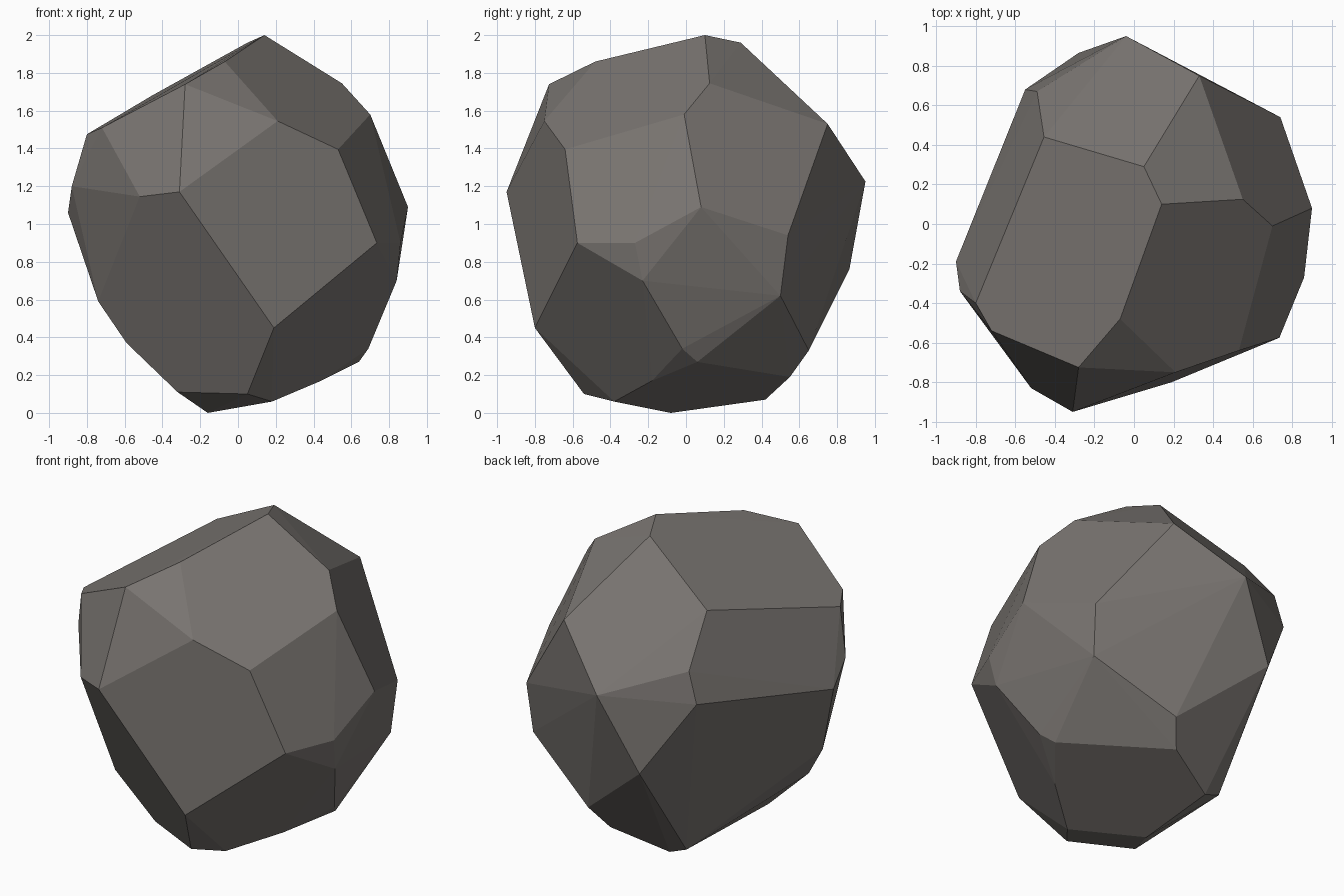
import bpy, bmesh, math

if "Cube" in bpy.data.objects:
    bpy.data.objects.remove(bpy.data.objects["Cube"])

# Corner points of the faceted boulder, grouped in rings from the base up
base_ring = [(-.16, -.08, 0), (.18, -.38, .06), (.05, -.54, .10), (-.32, -.37, .11),
             (-.18, .42, .07), (-.29, .41, .11), (.145, .55, .19), (.44, -.18, .17)]
lower_ring = [(.64, .06, .27), (.69, -.02, .34), (.23, .65, .33), (.19, -.80, .45),
              (-.59, -.385, .37), (-.74, -.31, .59), (.72, .50, .62), (.84, -.23, .70)]
middle_ring = [(-.28, .865, .76), (.86, -.27, .90), (.735, -.575, .90), (.74, .54, .94),
               (.90, .08, 1.09), (-.90, -.19, 1.06), (-.88, -.34, 1.20), (-.52, -.83, 1.145),
               (-.31, -.95, 1.17), (-.55, .68, 1.20), (-.04, .95, 1.225)]
upper_ring = [(-.49, .67, 1.39), (.53, -.64, 1.395), (-.80, -.40, 1.475), (-.72, -.54, 1.51),
              (.33, .75, 1.53), (.21, -.75, 1.545), (.70, -.01, 1.58), (-.455, .44, 1.68)]
crown_ring = [(-.28, -.725, 1.74), (.55, .125, 1.745), (-.07, -.48, 1.86),
              (.05, .29, 1.96), (.14, .10, 2.0)]

# Convex boulder: wrap the rings in a hull and merge nearly flat triangles
bm = bmesh.new()
for ring in (base_ring, lower_ring, middle_ring, upper_ring, crown_ring):
    for co in ring:
        bm.verts.new(co)
hull = bmesh.ops.convex_hull(bm, input=bm.verts[:])
loose = [v for v in bm.verts if not v.link_faces]
bmesh.ops.delete(bm, geom=loose, context='VERTS')
bmesh.ops.dissolve_limit(bm, angle_limit=math.radians(2),
                         verts=bm.verts[:], edges=bm.edges[:])
bmesh.ops.recalc_face_normals(bm, faces=bm.faces[:])

mesh = bpy.data.meshes.new("boulder")
bm.to_mesh(mesh)
bm.free()

# Single warm grey stone colour
stone = bpy.data.materials.new("warm grey stone")
stone.diffuse_color = (0.19, 0.175, 0.163, 1)
stone.use_nodes = True
stone.node_tree.nodes["Principled BSDF"].inputs["Base Color"].default_value = stone.diffuse_color
mesh.materials.append(stone)

boulder = bpy.data.objects.new("boulder", mesh)
bpy.context.collection.objects.link(boulder)
